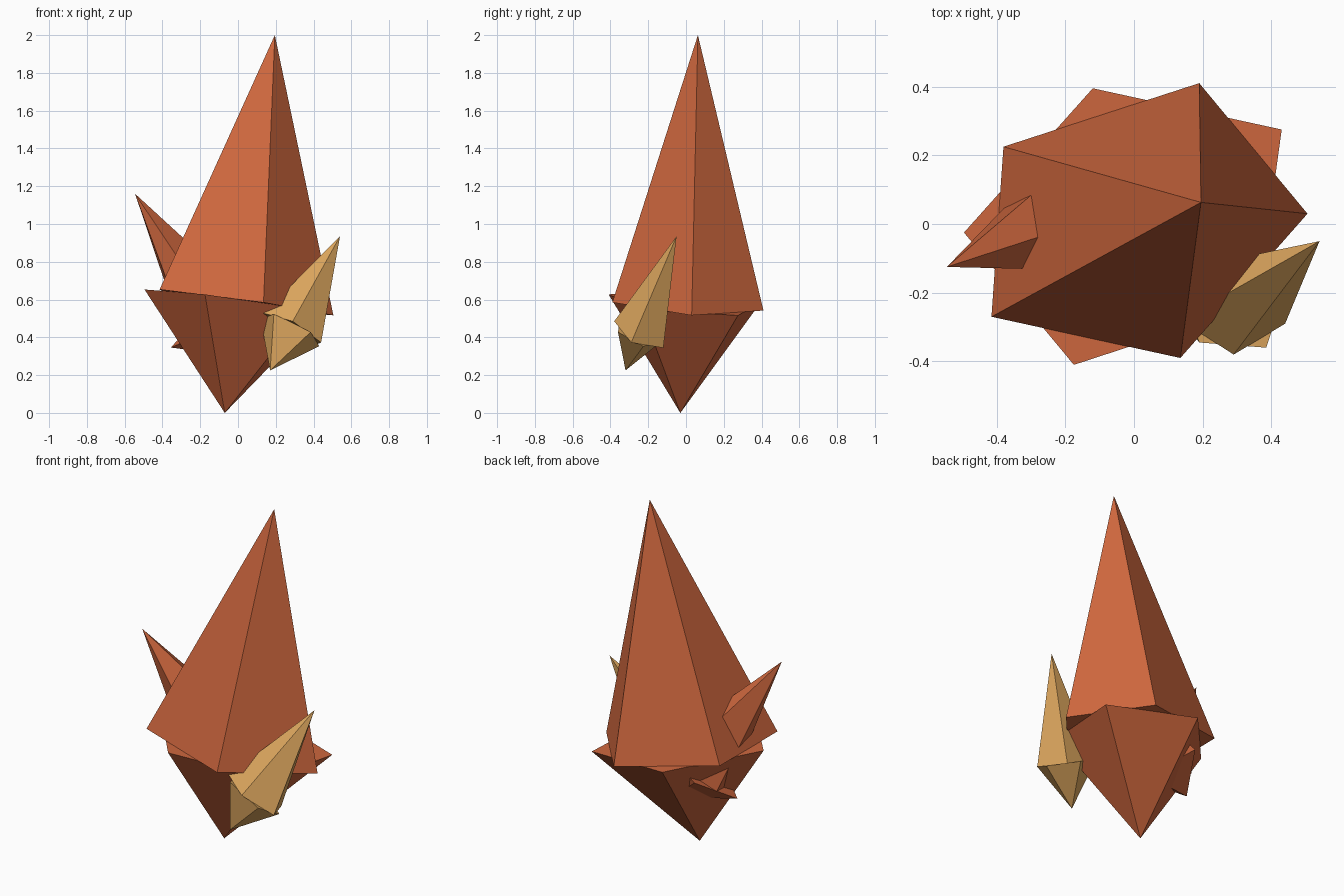
import bpy, bmesh
from mathutils import Vector

if "Cube" in bpy.data.objects:
    bpy.data.objects.remove(bpy.data.objects["Cube"])


def material(name, rgb):
    m = bpy.data.materials.new(name)
    m.diffuse_color = (*rgb, 1)
    m.use_nodes = True
    m.node_tree.nodes["Principled BSDF"].inputs["Base Color"].default_value = m.diffuse_color
    return m


def crystal(name, apex, centre, tip, upper, lower, mat):
    """Two opposed five-sided cones; ring points are (x, y), set on the plane across the axis."""
    c = Vector(centre)
    n = (Vector(apex) - c).normalized()
    bm = bmesh.new()
    for end, ring in ((apex, upper), (tip, lower)):
        top = bm.verts.new(end)
        base = []
        for x, y in ring:
            z = c.z - (n.x * (x - c.x) + n.y * (y - c.y)) / n.z
            base.append(bm.verts.new((x, y, z)))
        bm.faces.new(base)
        for i, v in enumerate(base):
            bm.faces.new((v, base[(i + 1) % len(base)], top))
    bmesh.ops.recalc_face_normals(bm, faces=bm.faces)
    me = bpy.data.meshes.new(name)
    bm.to_mesh(me)
    bm.free()
    me.materials.append(mat)
    ob = bpy.data.objects.new(name, me)
    bpy.context.collection.objects.link(ob)
    return ob


orange = material("orange_crystal", (0.62, 0.136, 0.048))
amber = material("amber_crystal", (0.737, 0.392, 0.114))

# Large central crystal
crystal("main_crystal", (0.195, 0.063, 2.0), (0.005, 0, 0.585), (-0.07, -0.03, 0.0),
        [(0.19, 0.41), (-0.38, 0.225), (-0.415, -0.27), (0.135, -0.39), (0.505, 0.03)],
        [(-0.12, 0.395), (-0.495, -0.025), (-0.175, -0.41), (0.36, -0.235), (0.43, 0.275)],
        orange)

# Leaning crystal piercing the left side
crystal("left_crystal", (-0.545, -0.125, 1.16), (-0.125, 0.061, 0.505), (0.0, 0.12, 0.30),
        [(-0.094, 0.259), (0.047, 0.068), (-0.086, -0.136), (-0.26, -0.06), (-0.295, 0.132)],
        [(-0.355, 0.02), (-0.227, 0.245), (-0.016, 0.204), (0.044, -0.035), (-0.129, -0.14)],
        orange)

# Small amber crystal at the front right
crystal("amber_crystal", (0.54, -0.05, 0.935), (0.28, -0.24, 0.437), (0.17, -0.32, 0.225),
        [(0.29, -0.38), (0.44, -0.29), (0.37, -0.12), (0.18, -0.125), (0.135, -0.28)],
        [(0.19, -0.345), (0.385, -0.36), (0.43, -0.225), (0.28, -0.115), (0.12, -0.17)],
        amber)
